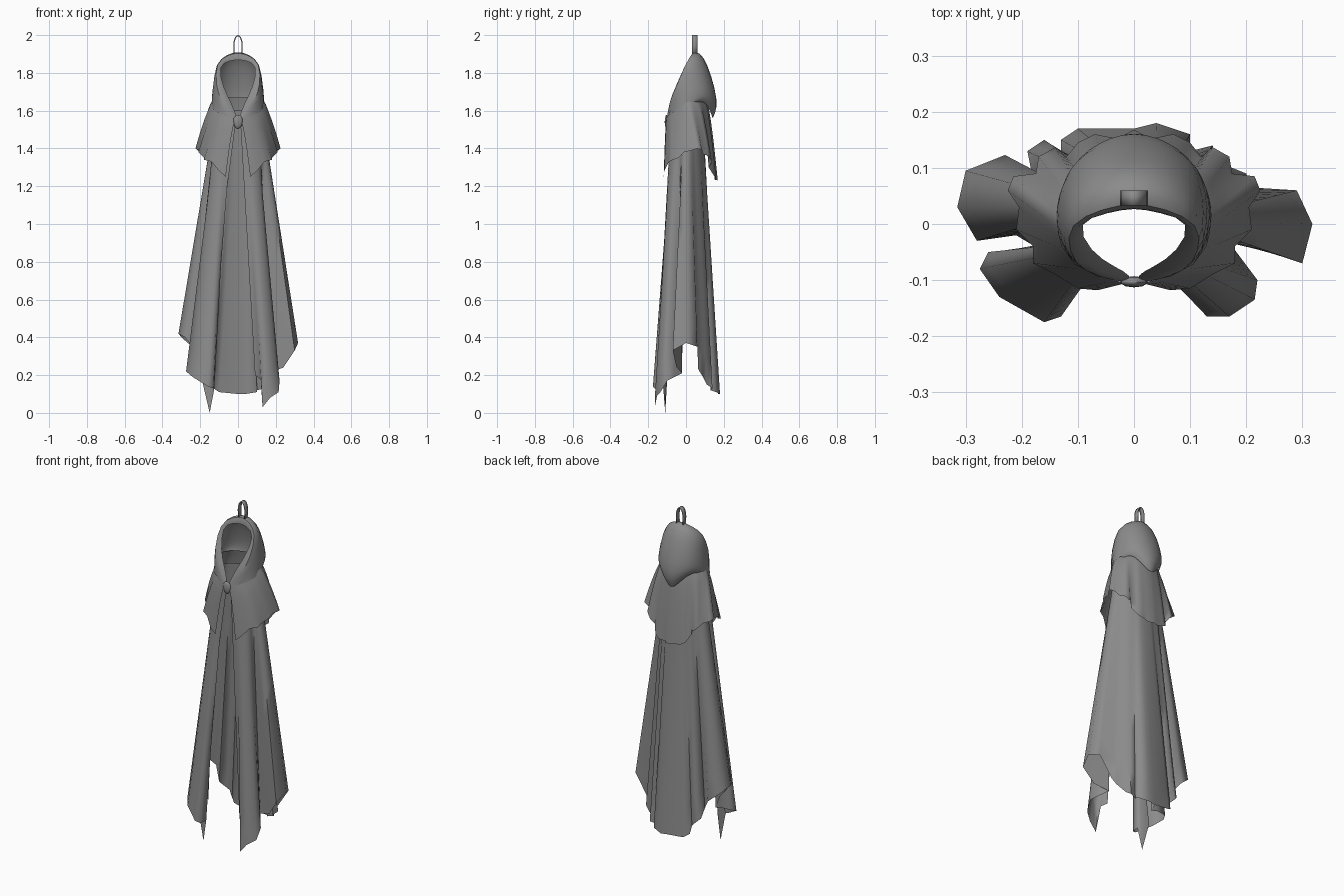
import bpy
import bmesh
import math
from mathutils import Vector

cube = bpy.data.objects.get("Cube")
if cube:
    bpy.data.objects.remove(cube, do_unlink=True)

# One plain grey cloth colour
GREY = (0.26, 0.26, 0.26, 1.0)
cloth = bpy.data.materials.new("grey_cloth")
cloth.use_nodes = True
cloth.diffuse_color = GREY
shader = cloth.node_tree.nodes["Principled BSDF"]
shader.inputs["Base Color"].default_value = GREY
shader.inputs["Roughness"].default_value = 0.9


def finish(name, bm, angle):
    """Turn a bmesh into a smooth-shaded cloth object."""
    bmesh.ops.recalc_face_normals(bm, faces=bm.faces)
    mesh = bpy.data.meshes.new(name)
    bm.to_mesh(mesh)
    bm.free()
    obj = bpy.data.objects.new(name, mesh)
    bpy.context.collection.objects.link(obj)
    mesh.materials.append(cloth)
    bpy.ops.object.select_all(action="DESELECT")
    obj.select_set(True)
    bpy.context.view_layer.objects.active = obj
    bpy.ops.object.shade_smooth_by_angle(angle=math.radians(angle))
    return obj


def sheet(name, rows, angle=60):
    """Join rows of points into one open sheet of cloth."""
    bm = bmesh.new()
    grid = [[bm.verts.new(p) for p in row] for row in rows]
    for a, b in zip(grid, grid[1:]):
        for i in range(len(a) - 1):
            bm.faces.new((a[i], a[i + 1], b[i + 1], b[i]))
    return finish(name, bm, angle)


def points(table):
    """Table entries are in hundredths of a unit."""
    return [Vector(p) * 0.01 for p in table]


def mirrored(half):
    """Complete a row that ends on the centre line."""
    return half + [Vector((-p.x, p.y, p.z)) for p in reversed(half[:-1])]


def collar(count, rx, ry, low, high, gap):
    """Open neck ring, running clockwise from the front slit."""
    ring = []
    for i in range(count):
        a = math.radians(-90 - gap - (360 - 2 * gap) * i / (count - 1))
        x, y = rx * math.cos(a), ry * math.sin(a)
        rise = min(1, max(0, (y + ry) / ry))
        ring.append(Vector((x, y, low + (high - low) * rise)))
    return ring


def drape(name, top, hem, steps, ease):
    """Hang cloth from a neck ring down to a folded hem."""
    rows = []
    for s in range(steps + 1):
        t = s / steps
        row = []
        for a, b in zip(top, hem):
            p = a.lerp(b, t ** ease)
            p.z = a.z + (b.z - a.z) * t
            row.append(p)
        rows.append(row)
    return sheet(name, rows, 80)


# Long cloak: ragged hem, clockwise from the front slit
cloak_hem = points([
    (-19, -10, 17), (-15, -11, 0), (-12.5, -12, 13), (-13, -16.5, 13),
    (-16, -17.5, 14), (-24, -13, 19), (-27.5, -8, 22), (-26, -5, 23),
    (-20, -4.5, 23), (-16, -5, 22), (-21, -2, 31), (-28, -3, 40),
    (-31.5, 3, 42), (-30, 9.5, 40), (-23, 12.3, 34), (-18, 8, 27),
    (-19, 13, 23), (-16, 15, 20), (-13, 13, 17), (-13, 15, 13),
    (-10, 17, 11), (0, 17, 10), (4, 18, 10), (10, 16, 11), (10, 13, 12),
    (14, 14, 13), (15, 11, 15), (20, 9, 19), (21, 6.5, 23), (29, 6, 35),
    (31.8, 0, 37), (30, -7, 33), (24, -5, 24), (16, -2, 21),
    (19, -6, 19), (22, -10, 17), (21.5, -13.5, 11), (17, -16.5, 8),
    (13, -16.5, 3), (12, -13.5, 18), (9, -11.5, 20)])
drape("long_cloak", collar(len(cloak_hem), 0.125, 0.088, 1.53, 1.6, 6),
      cloak_hem, 10, 1.0)

# Shoulder cape: half hem from the front corner to the back
cape_half = points([
    (6.5, -11.8, 125), (10, -11.5, 128), (14, -9, 133), (18, -7, 134),
    (18, -4, 135), (21, -1, 138), (20.5, 3, 139), (22.5, 6, 140),
    (21.5, 8.5, 139), (17.5, 9, 137), (17, 12, 136), (14, 13.7, 133),
    (12, 12, 130), (10, 14.5, 126), (7, 16, 124), (3, 15.2, 123.5),
    (0, 16.8, 123)])
cape_hem = mirrored(cape_half)[::-1]
drape("shoulder_cape", collar(len(cape_hem), 0.125, 0.105, 1.56, 1.67, 5),
      cape_hem, 8, 0.68)

# Hood: half arches from throat to crown, from the rim to the back point
hood_arches = [
    [(0.2, -9.2, 156), (3.4, -7.7, 164), (7.8, -5, 172), (10.6, 0.5, 184),
     (4.5, 2, 186.5), (0, 3, 187)],
    [(1.2, -11, 155), (9.5, -10.3, 166), (12.2, -6.5, 173), (12.2, -1, 186),
     (5.5, 2, 190), (0, 3, 191.5)],
    [(12, -8, 159), (14, -3, 166), (13.5, 1, 174), (12, 4, 185),
     (6, 7, 190), (0, 7.5, 192)],
    [(14.3, 0, 162), (14.2, 3, 168), (13, 6, 174), (10.5, 8.5, 180),
     (6, 11, 184), (0, 11.5, 185)],
    [(13.5, 4, 165), (12.8, 7, 167), (11.5, 10.5, 169), (9, 13, 170),
     (5, 15, 171), (0, 16, 171)],
    [(13, 5, 165), (12, 8, 166), (10, 11, 166), (7, 14, 164),
     (4, 16, 162), (0, 17, 161)],
    [(12, 5, 164), (11, 8, 165), (9, 10.5, 164), (6.5, 12, 161.5),
     (3.5, 13.5, 158), (0, 14.5, 155)]]
hood = sheet("hood", [mirrored(points(arch)) for arch in hood_arches], 80)
soften = hood.modifiers.new("soften", "SUBSURF")
soften.levels = soften.render_levels = 1

# Hanging loop: a flat strap bent into an arch
strap = []
for y in (0.033, 0.06):
    path = [Vector((0.02, y, 1.89))]
    for k in range(9):
        a = math.pi * k / 8
        path.append(Vector((0.022 * math.cos(a), y, 1.945 + 0.052 * math.sin(a))))
    path.append(Vector((-0.02, y, 1.89)))
    strap.append(path)
loop = sheet("hanging_loop", strap)
thick = loop.modifiers.new("thickness", "SOLIDIFY")
thick.thickness = 0.006
thick.offset = 0

# Throat knot that ties the front together
bm = bmesh.new()
bmesh.ops.create_icosphere(bm, subdivisions=2, radius=1)
for v in bm.verts:
    v.co = Vector((v.co.x * (0.025 + 0.004 * v.co.z), v.co.y * 0.01 - 0.103,
                   v.co.z * 0.038 + 1.54))
finish("throat_knot", bm, 60)
